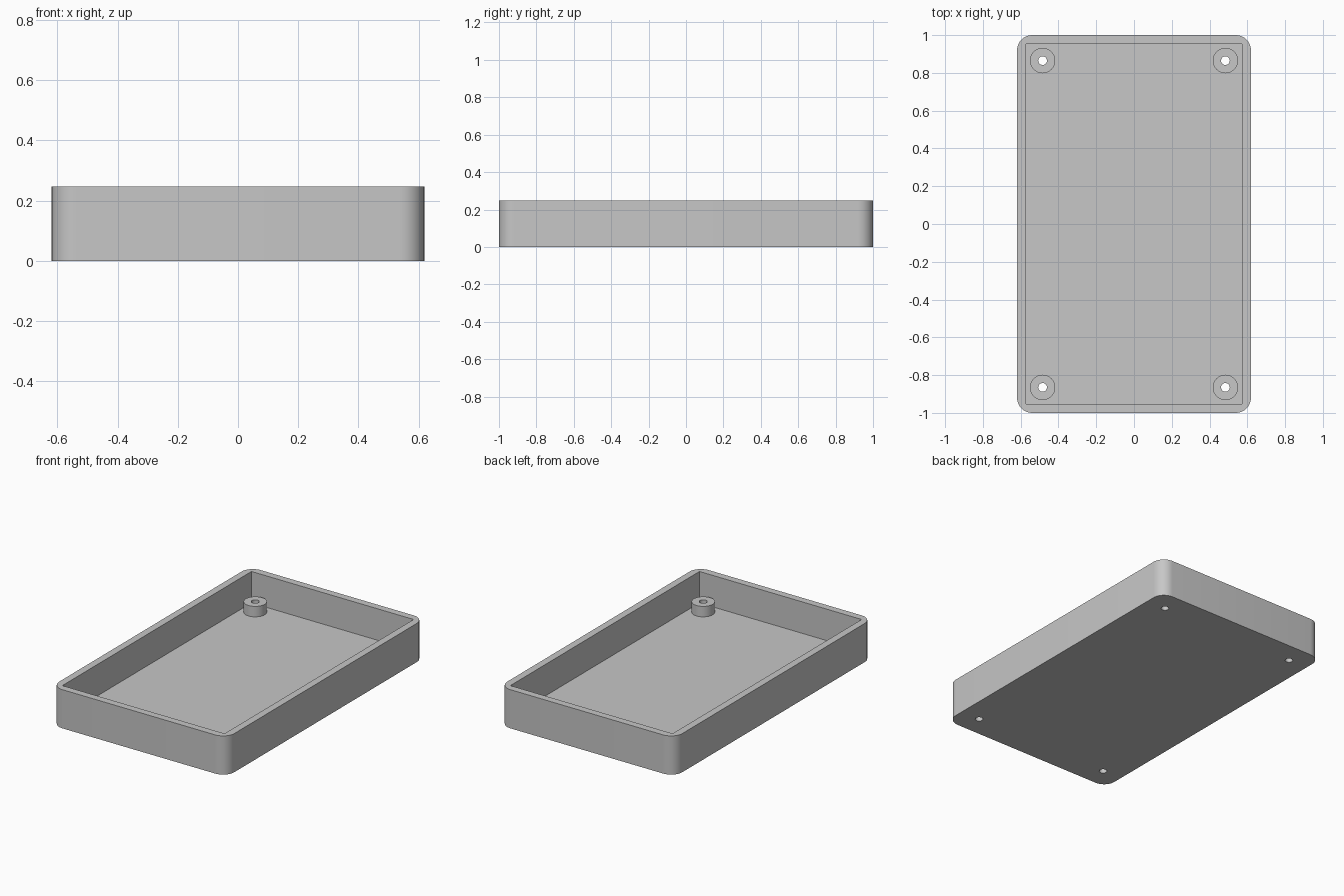
import bpy
import bmesh
from math import radians

WIDTH, LENGTH, HEIGHT = 1.238, 2.0, 0.247
WALL, CORNER_RADIUS = 0.046, 0.08
BOSS_INSET, BOSS_RADIUS, BOSS_TOP = 0.135, 0.067, 0.113
HOLE_RADIUS = 0.023

default_cube = bpy.data.objects.get("Cube")
if default_cube:
    bpy.data.objects.remove(default_cube, do_unlink=True)

grey = bpy.data.materials.new("light_grey_plastic")
grey.use_nodes = True
colour = (0.57, 0.57, 0.57, 1)
grey.diffuse_color = colour
grey.node_tree.nodes["Principled BSDF"].inputs["Base Color"].default_value = colour


def finish(name, bm):
    """Turn a bmesh into a named object."""
    mesh = bpy.data.meshes.new(name)
    bm.to_mesh(mesh)
    bm.free()
    mesh.materials.append(grey)
    obj = bpy.data.objects.new(name, mesh)
    bpy.context.collection.objects.link(obj)
    return obj


def block(name, width, length, bottom, top, radius=0):
    """Box between two heights, with optional rounded upright edges."""
    bm = bmesh.new()
    bmesh.ops.create_cube(bm, size=1)
    bmesh.ops.scale(bm, vec=(width, length, top - bottom), verts=bm.verts)
    bmesh.ops.translate(bm, vec=(0, 0, (top + bottom) / 2), verts=bm.verts)
    if radius:
        upright = [e for e in bm.edges
                   if abs(e.verts[0].co.z - e.verts[1].co.z) > 0.01]
        bmesh.ops.bevel(bm, geom=upright, offset=radius, segments=10,
                        profile=0.5, affect='EDGES')
    return finish(name, bm)


def cylinder(name, x, y, radius, bottom, top):
    bm = bmesh.new()
    bmesh.ops.create_cone(bm, cap_ends=True, segments=48, radius1=radius,
                          radius2=radius, depth=top - bottom)
    bmesh.ops.translate(bm, vec=(x, y, (top + bottom) / 2), verts=bm.verts)
    return finish(name, bm)


def combine(body, tool, operation):
    """Apply a boolean to the body and discard the tool."""
    mod = body.modifiers.new(operation.lower(), 'BOOLEAN')
    mod.operation = operation
    mod.solver = 'EXACT'
    mod.object = tool
    bpy.context.view_layer.objects.active = body
    bpy.ops.object.modifier_apply(modifier=mod.name)
    bpy.data.objects.remove(tool, do_unlink=True)


# Rounded outer shell with a square-cornered cavity
tray = block("enclosure_tray", WIDTH, LENGTH, 0, HEIGHT, CORNER_RADIUS)
combine(tray, block("cavity_cutter", WIDTH - 2 * WALL, LENGTH - 2 * WALL,
                    WALL, HEIGHT + 0.1), 'DIFFERENCE')

# Screw bosses in the four corners, drilled right through the floor
for side in (-1, 1):
    for end in (-1, 1):
        x = side * (WIDTH / 2 - BOSS_INSET)
        y = end * (LENGTH / 2 - BOSS_INSET)
        combine(tray, cylinder("screw_boss", x, y, BOSS_RADIUS,
                               WALL / 2, BOSS_TOP), 'UNION')
        combine(tray, cylinder("hole_cutter", x, y, HOLE_RADIUS,
                               -0.1, HEIGHT), 'DIFFERENCE')

# Smooth the rounded corners and bosses, keep the rims crisp
bpy.ops.object.select_all(action='DESELECT')
tray.select_set(True)
bpy.context.view_layer.objects.active = tray
bpy.ops.object.shade_smooth_by_angle(angle=radians(30))
